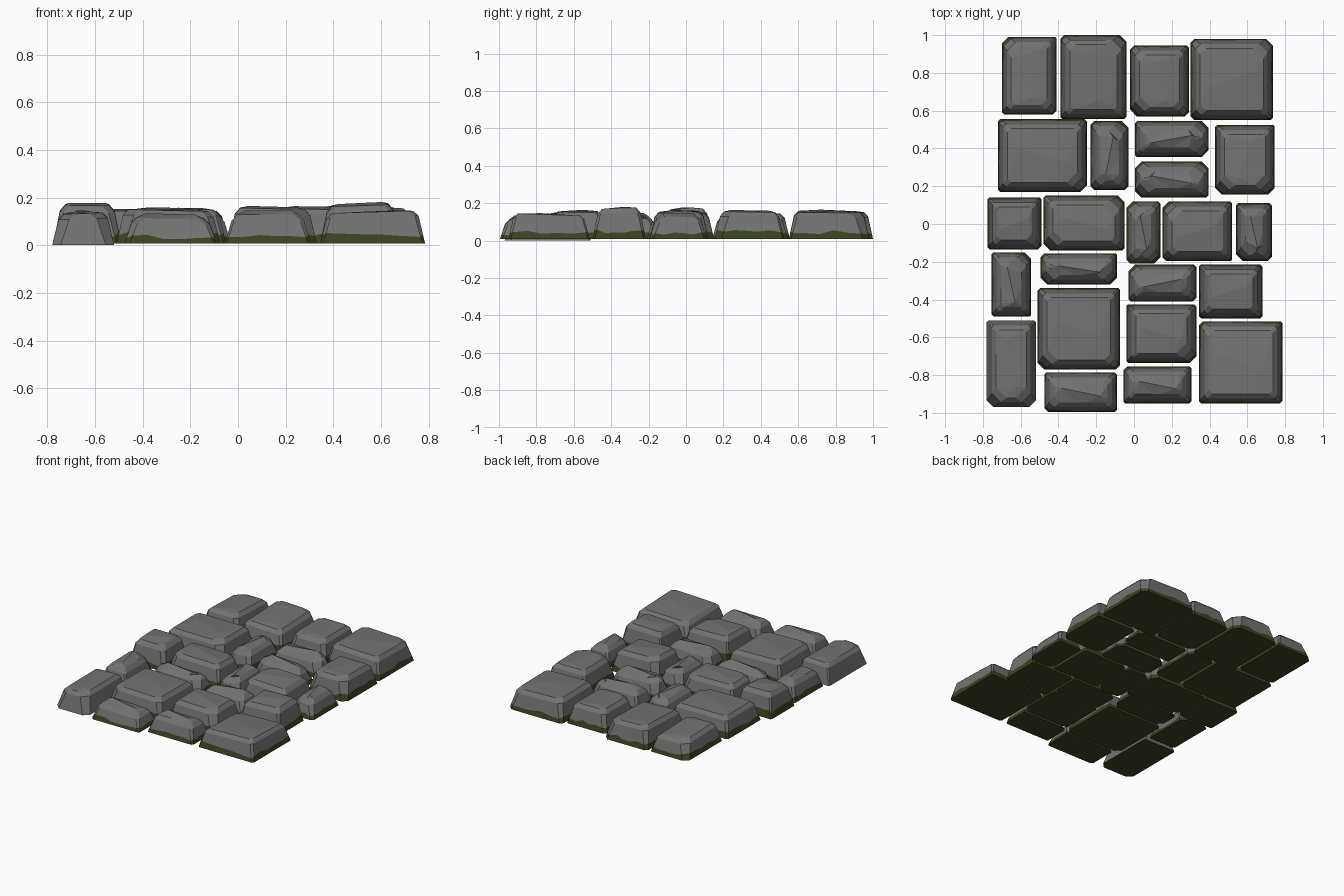
import bpy, bmesh, random
from mathutils import Vector

if "Cube" in bpy.data.objects:
    bpy.data.objects.remove(bpy.data.objects["Cube"])

random.seed(4)


def material(name, rgb):
    m = bpy.data.materials.new(name)
    m.diffuse_color = (*rgb, 1)
    m.use_nodes = True
    m.node_tree.nodes["Principled BSDF"].inputs["Base Color"].default_value = m.diffuse_color
    return m


GREY = material("grey stone", (0.165, 0.17, 0.165))
MOSS = material("dark moss", (0.042, 0.056, 0.016))


def outline(x0, x1, y0, y1, cuts, inset, n=5):
    """Rectangle with cut corners, each long side split into n pieces."""
    x0, x1, y0, y1 = x0 + inset, x1 - inset, y0 + inset, y1 - inset
    a, b, c, d = cuts
    corners = [(x0 + a, y0), (x1 - b, y0), (x1, y0 + b), (x1, y1 - c),
               (x1 - c, y1), (x0 + d, y1), (x0, y1 - d), (x0, y0 + a)]
    pts = []
    for i in range(8):
        p, q = Vector(corners[i]), Vector(corners[(i + 1) % 8])
        k = n if i % 2 == 0 else 1
        pts += [p.lerp(q, j / k) for j in range(k)]
    return pts


def stone(name, x0, x1, y0, y1, h, mossy=True):
    w, d = x1 - x0, y1 - y0
    cx, cy = (x0 + x1) / 2, (y0 + y1) / 2
    thin = min(w, d) < 0.22
    base = 0.008 if mossy else 0.0
    cuts = [random.choice((0.008, 0.012, 0.02, 0.035)) for _ in range(4)]
    tx, ty = random.uniform(-0.04, 0.04), random.uniform(-0.04, 0.04)
    shoulder_h = h * (0.72 if thin else 0.8)

    def tilt(p, z):
        return z + (p.x - cx) * tx + (p.y - cy) * ty

    bottom = outline(x0, x1, y0, y1, cuts, 0)
    shoulder = outline(x0, x1, y0, y1, [c * 1.3 for c in cuts], 0.027)
    top = outline(x0, x1, y0, y1, [c * 1.6 for c in cuts], 0.05)

    bm = bmesh.new()
    rings = [[], [], [], []]
    for pb, ps, pt in zip(bottom, shoulder, top):
        vb = Vector((pb.x, pb.y, base))
        vs = Vector((ps.x, ps.y, tilt(ps, shoulder_h)))
        vt = Vector((pt.x, pt.y, tilt(pt, h - (0.012 if thin else 0.006))))
        f = random.uniform(0.22, 0.42) if mossy else 0.05
        for ring, v in zip(rings, (vb, vb.lerp(vs, f), vs, vt)):
            ring.append(bm.verts.new(v))
    n = len(top)
    mossy_faces = [bm.faces.new(rings[0][::-1])]
    for k in range(3):
        for i in range(n):
            j = (i + 1) % n
            f = bm.faces.new((rings[k][i], rings[k][j], rings[k + 1][j], rings[k + 1][i]))
            if k == 0 and mossy:
                mossy_faces.append(f)
    # top: facets falling away from a slanting ridge
    s = random.choice((-1, 1))
    lx, ly = (0.27, 0.1 * s) if w > d else (0.1 * s, 0.27)
    ends = []
    for sign in (-1, 1):
        p = Vector((cx + sign * lx * w, cy + sign * ly * d))
        ends.append(bm.verts.new((p.x, p.y, tilt(p, h + (0.006 if thin else 0.002)))))

    def side(v):
        return int((v.co.x - cx if w > d else v.co.y - cy) > 1e-4)
    for i in range(n):
        p, q = rings[3][i], rings[3][(i + 1) % n]
        a, b = ends[side(p)], ends[side(q)]
        bm.faces.new((p, q, b) if a == b else (p, q, b, a))

    for f in mossy_faces:
        f.material_index = 1
    bmesh.ops.recalc_face_normals(bm, faces=bm.faces)
    me = bpy.data.meshes.new(name)
    bm.to_mesh(me)
    bm.free()
    me.materials.append(GREY)
    me.materials.append(MOSS)
    bpy.context.collection.objects.link(bpy.data.objects.new(name, me))


# paving layout in rows from back to front: x0, x1, y0, y1, height
ROW_1 = [(-.70, -.41, .58, .99, .14), (-.39, -.04, .555, 1.0, .15),
         (-.02, .29, .57, .945, .155), (.30, .735, .55, .98, .16)]
ROW_2 = [(-.72, -.25, .17, .555, .15), (-.23, -.03, .18, .545, .135),
         (.005, .395, .355, .545, .135), (.005, .395, .14, .33, .135),
         (.43, .745, .155, .525, .16)]
ROW_3 = [(-.775, -.49, -.135, .14, .175), (-.48, -.05, -.14, .15, .155),
         (-.04, .14, -.21, .12, .135), (.15, .52, -.195, .12, .16),
         (.54, .73, -.195, .11, .14)]
ROW_4 = [(-.755, -.545, -.49, -.15, .14), (-.495, -.09, -.32, -.155, .13),
         (-.03, .33, -.41, -.215, .135), (.345, .68, -.5, -.215, .175)]
ROW_5 = [(-.51, -.075, -.77, -.34, .15), (-.04, .33, -.735, -.425, .16),
         (-.78, -.52, -.97, -.51, .14), (.345, .785, -.95, -.515, .14),
         (-.475, -.09, -.995, -.785, .125), (-.055, .305, -.95, -.755, .14)]

for r, row in enumerate((ROW_1, ROW_2, ROW_3, ROW_4, ROW_5), 1):
    for c, s in enumerate(row, 1):
        # the front left slab is bare of moss
        stone(f"paving_stone_{r}_{c}", *s, mossy=(r, c) != (5, 3))
